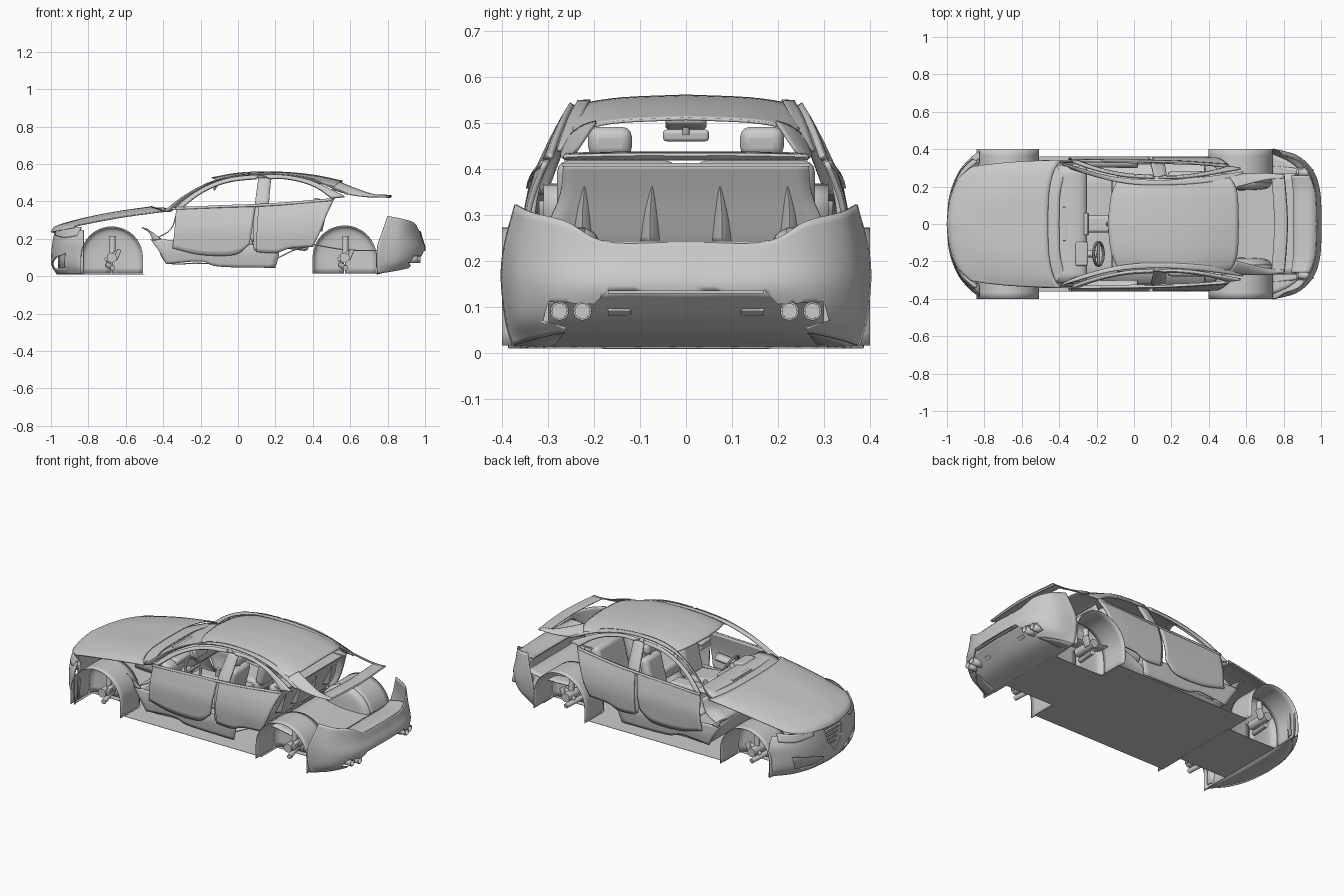
import bpy, bmesh, math
from mathutils import Vector, Matrix, Euler

def finish(name, bm, mirror=False, thick=0, bevel=0, angle=35):
    bmesh.ops.recalc_face_normals(bm, faces=bm.faces)
    me = bpy.data.meshes.new(name)
    bm.to_mesh(me)
    bm.free()
    ob = bpy.data.objects.new(name, me)
    bpy.context.collection.objects.link(ob)
    bpy.ops.object.select_all(action='DESELECT')
    ob.select_set(True)
    bpy.context.view_layer.objects.active = ob
    bpy.ops.object.shade_smooth_by_angle(angle=math.radians(angle))
    if bevel:
        m = ob.modifiers.new("bevel", 'BEVEL')
        m.width, m.segments = bevel, 3
    if mirror:
        m = ob.modifiers.new("mirror", 'MIRROR')
        m.use_axis = (False, True, False)
    if thick:
        m = ob.modifiers.new("solid", 'SOLIDIFY')
        m.thickness, m.offset = thick, 0
    return ob

def spline(pts, n):
    """n+1 Catmull-Rom samples through pts"""
    p = [Vector(q) for q in pts]
    p = [2 * p[0] - p[1]] + p + [2 * p[-1] - p[-2]]
    out, segs = [], len(pts) - 1
    for i in range(n + 1):
        t = i / n * segs
        k = min(int(t), segs - 1)
        t -= k
        a, b, c, d = p[k:k + 4]
        out.append(0.5 * (2*b + (c-a)*t + (2*a-5*b+4*c-d)*t*t + (3*b-a-3*c+d)*t**3))
    return out

def loft(name, rows, nu=20, nv=4, thick=.006, mirror=True):
    rows = [spline(r, nu) for r in rows]
    cols = [spline([r[i] for r in rows], nv) for i in range(nu + 1)]
    bm = bmesh.new()
    g = [[bm.verts.new(v) for v in c] for c in cols]
    for i in range(nu):
        for j in range(nv):
            bm.faces.new((g[i][j], g[i+1][j], g[i+1][j+1], g[i][j+1]))
    bmesh.ops.remove_doubles(bm, verts=bm.verts, dist=1e-5)
    return finish(name, bm, mirror, thick)

def box(name, loc, size, rot=(0, 0, 0), bevel=0, mirror=False):
    bm = bmesh.new()
    mat = Matrix.Translation(loc) @ Euler(rot).to_matrix().to_4x4() @ Matrix.Diagonal((*size, 1))
    bmesh.ops.create_cube(bm, size=1, matrix=mat)
    return finish(name, bm, mirror, 0, bevel)

def rod(name, a, b, r, mirror=False, caps=True, thick=0, n=20):
    a, b = Vector(a), Vector(b)
    bm = bmesh.new()
    mat = Matrix.Translation((a + b) / 2) @ (b - a).to_track_quat('Z', 'Y').to_matrix().to_4x4()
    bmesh.ops.create_cone(bm, cap_ends=caps, segments=n, radius1=r, radius2=r, depth=(b - a).length, matrix=mat)
    return finish(name, bm, mirror, thick)

def prism(name, yz, x0, x1, mirror=False):
    bm = bmesh.new()
    f = bm.faces.new([bm.verts.new((x0, y, z)) for y, z in yz])
    e = bmesh.ops.extrude_face_region(bm, geom=[f])
    bmesh.ops.translate(bm, vec=(x1 - x0, 0, 0), verts=[v for v in e['geom'] if isinstance(v, bmesh.types.BMVert)])
    return finish(name, bm, mirror)

def cut(ob, cutter):
    cutter.hide_render = True
    cutter.hide_set(True)
    m = ob.modifiers.new("cut", 'BOOLEAN')
    m.operation, m.object, m.solver = 'DIFFERENCE', cutter, 'EXACT'

SECTION = [(.0, .335), (.12, .347), (.2, .35), (.3, .348), (.37, .334), (.43, .306), (.49, .276), (.56, .235)]
def side(pts, off=0):
    """put x,z points on the curved body side"""
    out = []
    for x, z in pts:
        for (z0, y0), (z1, y1) in zip(SECTION, SECTION[1:]):
            if z0 <= z <= z1:
                y = y0 + (y1 - y0) * (z - z0) / (z1 - z0)
        out.append((x, y + off - .12 * max(0, x - .35) ** 1.5, z))
    return out

# hood and cowl
loft("hood", [[(-1, 0, .235), (-.965, 0, .27), (-.8, 0, .315), (-.62, 0, .348), (-.46, 0, .372)],
              [(-.985, .12, .238), (-.95, .12, .268), (-.79, .14, .315), (-.62, .15, .348), (-.455, .16, .370)],
              [(-.945, .23, .245), (-.91, .24, .268), (-.76, .26, .307), (-.6, .27, .338), (-.43, .28, .361)],
              [(-.88, .295, .258), (-.85, .308, .272), (-.72, .325, .298), (-.58, .335, .322), (-.39, .342, .347)]], 24, 18)
loft("cowl", [[(-.48, 0, .362), (-.47, .16, .36), (-.42, .31, .345)], [(-.40, 0, .366), (-.395, .16, .364), (-.36, .315, .352)]])

# front bumper with grille openings
def nose(z, dx=0, w=1):
    return [(-.995 + dx, 0, z), (-.98 + dx, .15, z), (-.935 + dx, .27 * w, z), (-.87 + dx, .35 * w, z), (-.825, .385 * w, z)]
bumper = loft("front_bumper", [nose(.010, .03), nose(.06), nose(.13, -.004), nose(.19, .002), nose(.245, .012, .93)], 32, 16)
cut(bumper, prism("shield_cutter", [(-.085, .232), (.085, .232), (.06, .14), (0, .075), (-.06, .14)], -1.1, -.9))
cut(bumper, prism("intake_cutter", [(.09, .04), (.28, .045), (.30, .12), (.2, .10), (.1, .07)], -1.1, -.8, True))
loft("grille_back", [nose(.03, .035, .93), nose(.225, .035, .9)], 20, 3)
for i in range(5):
    z = .115 + i * .025
    box("grille_bar", (-.975, 0, z), (.008, .05 + .12 * (z - .08) / .15, .005))
loft("headlight", [[(-.972, .17, .218), (-.925, .275, .205), (-.86, .345, .215)],
                   [(-.968, .165, .243), (-.912, .272, .25), (-.84, .335, .262)]], 16, 4, .014)
loft("front_undertray", [nose(.010, .03), [(-.83, y, .010) for y in (0, .1, .2, .3, .38)]], 20, 3, .003)

# wheel arch liners with hub, strut and brake caliper
def arch(cx, y, r):
    a = [math.pi * i / 10 for i in range(11)]
    return [(cx - r, y, .015)] + [(cx - r * math.cos(t), y, .1 + r * math.sin(t)) for t in a] + [(cx + r, y, .015)]
for cx, r, tag in ((-.675, .165, "front"), (.57, .17, "rear")):
    loft(tag + "_arch_liner", [arch(cx, .40, r), arch(cx, .3, r), arch(cx, .22, r)], 36, 6, .003)
    loft(tag + "_arch_wall", [arch(cx, .22, r), arch(cx, .195, r * .9), arch(cx, .185, r * .6), arch(cx, .18, .002)], 36, 9, .003)
    rod(tag + "_hub", (cx, .2, .1), (cx, .34, .1), .026, True)
    rod(tag + "_strut", (cx + .004, .28, .1), (cx + .004, .27, .215), .016, True)
    rod(tag + "_lower_arm", (cx - .02, .2, .06), (cx + .005, .33, .045), .014, True)
    box(tag + "_caliper", (cx + .03, .31, .115), (.022, .04, .06), (0, .4, 0), .005, True)
    rod(tag + "_tie_rod", (cx - .035, .3, .085), (cx + .03, .3, .13), .011, True)

# flat floor
box("floor_pan", (-.05, 0, .012), (.92, .72, .002))
box("front_floor", (-.67, 0, .011), (.34, .42, .002))
box("rear_floor", (.57, 0, .012), (.36, .42, .002))
loft("fender_bracket", [[(-.515, .33, .26), (-.475, .335, .235), (-.455, .335, .19)], [(-.49, .34, .255), (-.46, .34, .235), (-.41, .34, .20)]], 10, 2)

# sill and cabin tub
loft("sill", [side([(-.385, .065), (-.2, .08), (-.1, .052), (.2, .045)], -.015),
              side([(-.42, .13), (-.25, .13), (-.05, .12), (.22, .125)], -.012),
              side([(-.47, .2), (-.3, .19), (-.05, .17), (.2, .17)], -.018)], 24, 8)
tub = [(-.44, .2), (-.38, .075), (-.2, .07), (.1, .06), (.3, .14), (.38, .16)]
loft("cabin_floor", [[(x, y, z) for x, z in tub] for y in (0, .32)], 24, 3)
loft("firewall", [[(-.44, y, .2), (-.36, y, .25), (-.33, y, .33)] for y in (0, .32)], 8, 3)

# doors: panels, window frames, trims
loft("front_door", [side([(-.35, .15), (-.2, .115), (-.02, .115), (.06, .17)]),
                    side([(-.34, .24), (-.2, .24), (-.05, .24), (.075, .25)], .006),
                    side([(-.335, .31), (-.2, .31), (-.05, .315), (.085, .32)]),
                    side([(-.33, .362), (-.2, .37), (-.05, .376), (.095, .382)])], 24, 14, .012)
loft("rear_door", [side([(.1, .13), (.2, .125), (.28, .15), (.40, .158)], -.004),
                   side([(.1, .23), (.2, .23), (.33, .235), (.44, .24)], .004),
                   side([(.105, .31), (.2, .31), (.35, .32), (.475, .33)]),
                   side([(.11, .383), (.2, .388), (.35, .4), (.515, .415)])], 24, 14, .012)
loft("front_window_frame", [side([(-.335, .362), (-.24, .44), (-.13, .497), (-.02, .528), (.11, .54)]),
                            side([(-.30, .366), (-.21, .435), (-.12, .482), (-.02, .51), (.1, .522)])], 24, 3, .014)
loft("rear_window_frame", [side([(.13, .54), (.25, .538), (.37, .515), (.47, .475), (.57, .425)]),
                           side([(.17, .522), (.25, .522), (.35, .502), (.43, .468), (.50, .418)])], 24, 3, .014)
loft("center_pillar", [side([(.085, .14), (.08, .25), (.09, .38), (.11, .535)], -.012),
                       side([(.18, .13), (.16, .25), (.165, .38), (.178, .535)], -.012)], 16, 3, .012)
loft("belt_trim", [side([(-.335, .368), (-.1, .378), (.2, .39), (.51, .416)], .006),
                   side([(-.335, .356), (-.1, .366), (.2, .378), (.50, .403)], .006)], 24, 2, .01)
loft("front_armrest", [side([(-.26, .235), (-.12, .24), (.02, .255)], -.005), side([(-.26, .225), (-.12, .225), (.02, .235)], -.045)], 12, 2, .02)
loft("door_pull", [side([(-.26, .25), (-.1, .243), (.02, .25)], .008), side([(-.25, .228), (-.1, .225), (.01, .23)], .008)], 12, 2, .006)
loft("roof_rail", [side([(-.4, .345), (-.28, .435), (-.13, .51), (.05, .543), (.25, .54), (.42, .505), (.58, .44)], -.008),
                   side([(-.36, .345), (-.25, .44), (-.1, .515), (.05, .545), (.25, .542), (.42, .513), (.6, .44)], -.035)], 40, 3, .006)

# roof and rear window surround
loft("roof", [[(-.14, 0, .527), (0, 0, .551), (.15, 0, .558), (.3, 0, .552), (.43, 0, .536), (.56, 0, .508)],
              [(-.125, .14, .522), (0, .14, .544), (.15, .14, .552), (.3, .14, .546), (.43, .14, .529), (.555, .14, .502)],
              [(-.095, .225, .510), (.02, .225, .53), (.15, .225, .539), (.3, .225, .533), (.42, .22, .515), (.54, .21, .490)],
              [(-.09, .255, .495), (.02, .253, .52), (.15, .252, .528), (.3, .252, .521), (.42, .25, .5), (.52, .243, .478)]], 28, 12)
loft("rear_window_pillar", [[(.545, .195, .502), (.63, .218, .468), (.72, .238, .438), (.80, .245, .43)],
                            [(.53, .225, .492), (.62, .243, .458), (.71, .257, .434), (.80, .258, .429)],
                            [(.50, .262, .465), (.6, .27, .437), (.7, .27, .424), (.80, .264, .422)]], 20, 6)
loft("rear_deck_edge", [[(.75, 0, .434), (.745, .12, .434), (.735, .25, .432)],
                        [(.818, 0, .431), (.812, .12, .431), (.80, .265, .428)],
                        [(.81, 0, .42), (.805, .12, .42), (.79, .265, .42)]], 16, 6)

# rear bumper, diffuser, exhausts
bottom = [(.95, 0, .05), (.94, .17, .05), (.91, .26, .045), (.84, .33, .03), (.745, .375, .015)]
rear = loft("rear_bumper", [bottom,
                            [(.98, 0, .085), (.97, .17, .085), (.94, .278, .085), (.86, .357, .075), (.742, .39, .07)],
                            [(1, 0, .145), (.993, .17, .145), (.955, .285, .145), (.87, .365, .15), (.745, .4, .16)],
                            [(.985, 0, .2), (.977, .17, .2), (.945, .275, .215), (.875, .355, .225), (.77, .393, .235)],
                            [(.975, 0, .24), (.967, .17, .24), (.94, .26, .285), (.885, .335, .305), (.80, .37, .322)]], 32, 20)
cut(rear, prism("diffuser_cutter", [(-.17, .135), (.17, .135), (.2, .105), (.3, .11), (.31, .07), (.26, .055), (.285, -.02),
                                    (-.285, -.02), (-.26, .055), (-.31, .07), (-.3, .11), (-.2, .105)], .85, 1.1))
loft("diffuser", [[(.985, 0, .135), (.88, 0, .05), (.74, 0, .012)], [(.975, .17, .135), (.87, .22, .05), (.74, .28, .012)],
                  [(.94, .3, .115), (.86, .3, .05), (.74, .31, .012)]], 14, 8)
loft("rear_undertray", [[(.91, .26, .045), (.84, .33, .03), (.745, .375, .015)], [(.86, .27, .04), (.8, .28, .025), (.74, .29, .013)]], 12, 3, .004)
loft("rear_step", [[(.975, 0, .24), (.967, .17, .24), (.94, .26, .25)], [(.85, 0, .23), (.85, .17, .23), (.84, .26, .235)]], 14, 3)
loft("trunk_floor", [[(.4, y, .17), (.6, y, .14), (.85, y, .15), (.86, y, .23)] for y in (0, .2, .27)], 16, 3)
for y in (.225, .275):
    rod("exhaust_tip", (.88, y, .09), (.975 - (y - .225) * .3, y, .09), .018, True, False, .004, 24)
    rod("exhaust_core", (.87, y, .09), (.955 - (y - .225) * .3, y, .09), .016, True)
for y in (0, .145):
    box("diffuser_vent", (.93, y, .088), (.02, .05, .006), (0, -.7, 0), .002, y > 0)
box("diffuser_lip", (.982, 0, .132), (.014, .34, .008))
loft("rear_reflector", [[(.972, .185, .162), (.967, .225, .17)], [(.968, .18, .18), (.965, .23, .182)]], 4, 2, .014)

# rear bulkhead with ribs
loft("rear_bulkhead", [[(.38, y0, .17), (.425, y0, .25), (.465, y1, .34), (.50, y1 * .97, .41)] for y0, y1 in ((0, 0), (.16, .15), (.31, .275))], 16, 8)
for y in (.078, .225):
    loft("bulkhead_rib", [[(.415, y - .025, .24), (.44, y - .022, .3), (.48, y - .005, .37)], [(.45, y, .24), (.463, y, .3), (.48, y - .005, .37)],
                          [(.415, y + .025, .24), (.44, y + .018, .3), (.48, y - .005, .37)]], 10, 6, .002)
box("parcel_shelf", (.47, 0, .408), (.08, .54, .008))

# seats
def seat(x, y, w, rear=False):
    box("seat_cushion", (x, y, .18), (.2, w, .07), (0, .12, 0), .02, True)
    box("seat_back", (x + .12, y, .3), (.06, w, .24), (0, .25, 0), .025, True)
    if not rear:
        box("headrest", (x + .15, y, .458), (.045, .095, .066), (0, .15, 0), .022, True)
        rod("headrest_post", (x + .14, y, .39), (x + .15, y, .44), .006, True)
seat(-.02, .165, .16)
seat(.28, .15, .26, True)

# dashboard, console, steering wheel, mirror
loft("dashboard", [[(-.41, y, .345), (-.35, y, .362), (-.28, y, .355), (-.255, y, .325), (-.27, y, .27), (-.32, y, .22)] for y in (0, .16, .31)], 20, 6, .01)
box("dash_vent", (-.37, 0, .362), (.02, .18, .008), (0, 0, 0), .003)
box("instrument_hood", (-.28, -.16, .355), (.07, .13, .035), (0, .1, 0), .012)
box("center_screen", (-.255, 0, .335), (.02, .12, .05), (0, -.2, 0), .006)
box("center_console", (-.1, 0, .16), (.36, .09, .12), (0, 0, 0), .015)
rod("gear_lever", (-.14, 0, .21), (-.13, 0, .265), .012)
bpy.ops.mesh.primitive_torus_add(major_radius=.062, minor_radius=.008, major_segments=36, minor_segments=10,
                                 location=(-.19, -.16, .31), rotation=(0, math.radians(65), 0))
bpy.context.object.name = "steering_wheel"
bpy.ops.object.shade_smooth_by_angle()
rod("steering_column", (-.29, -.16, .265), (-.192, -.16, .31), .018)
box("wheel_spoke", (-.19, -.16, .31), (.012, .118, .02), (0, .43, 0), .004)
box("wheel_lower_spoke", (-.203, -.16, .282), (.01, .018, .056), (0, .43, 0), .003)
box("mirror_console", (-.11, 0, .503), (.06, .09, .028), (0, -.3, 0), .01)
box("inner_mirror", (-.125, 0, .472), (.016, .1, .026), (0, .15, 0), .01)
rod("mirror_stem", (-.12, 0, .475), (-.11, 0, .505), .008)
